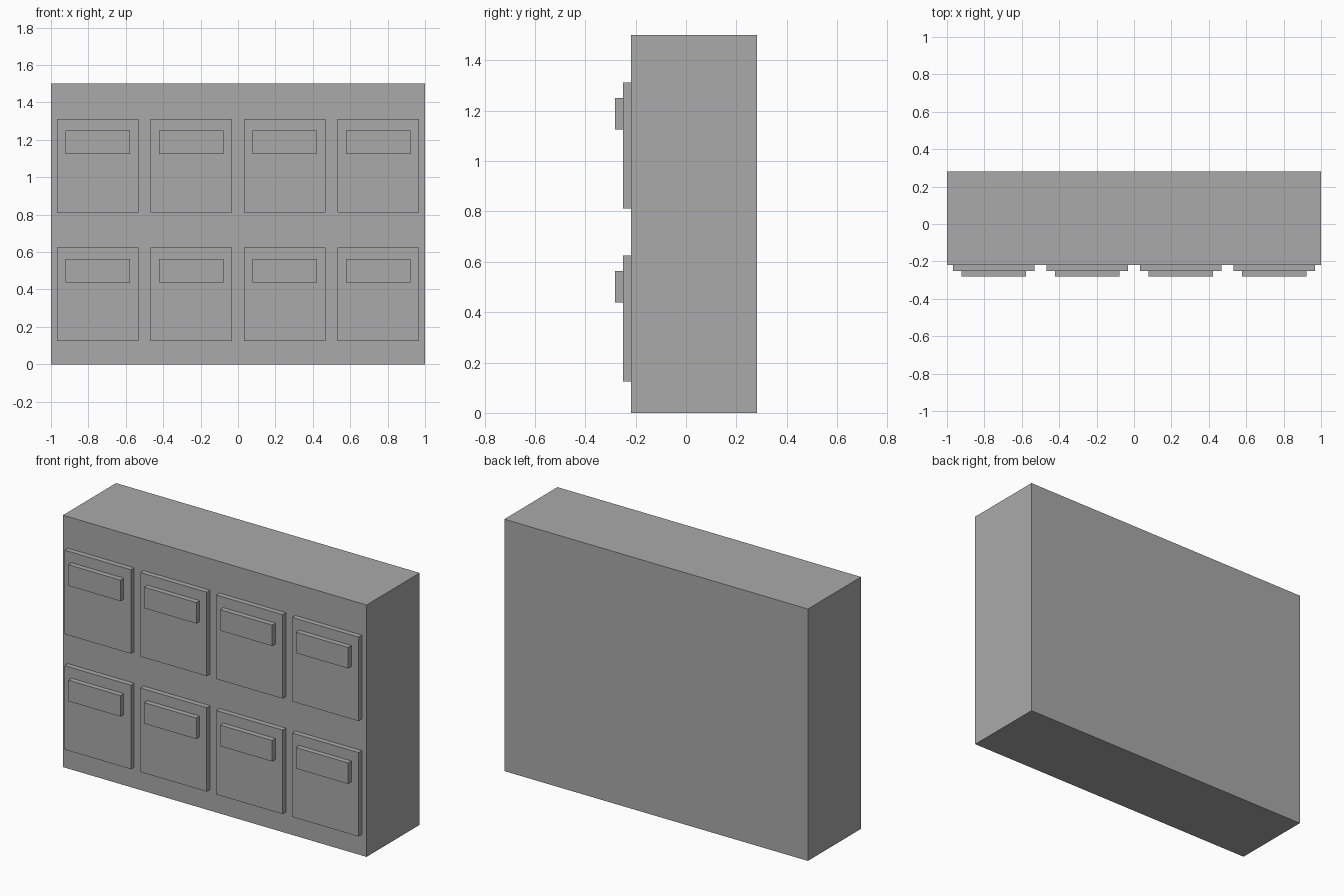
import bpy

if "Cube" in bpy.data.objects:
    bpy.data.objects.remove(bpy.data.objects["Cube"])

# one plain grey for the whole cabinet
grey = bpy.data.materials.new("cabinet_grey")
grey.diffuse_color = (0.4, 0.4, 0.4, 1)
grey.use_nodes = True
grey.node_tree.nodes["Principled BSDF"].inputs["Base Color"].default_value = grey.diffuse_color

U = 1 / 32  # all parts sit on a 1/32 grid


def box(name, x, y, z):
    """Box from (min, max) ranges along each axis."""
    bpy.ops.mesh.primitive_cube_add(size=1, location=[(a + b) / 2 for a, b in (x, y, z)])
    ob = bpy.context.object
    ob.name = name
    ob.scale = [b - a for a, b in (x, y, z)]
    bpy.ops.object.transform_apply(location=False, rotation=False, scale=True)
    ob.data.materials.append(grey)
    return ob


# main cabinet block
FRONT = -7 * U
box("cabinet_body", (-1, 1), (FRONT, 9 * U), (0, 1.5))

# two rows of four doors, each with a raised plate near the top
for row, z in enumerate((4 * U, 26 * U)):
    for col in range(4):
        cx = -0.75 + 0.5 * col
        box(f"door_{row}_{col}", (cx - 7 * U, cx + 7 * U),
            (FRONT - U, FRONT), (z, z + 16 * U))
        box(f"door_plate_{row}_{col}", (cx - 5.5 * U, cx + 5.5 * U),
            (FRONT - 2 * U, FRONT - U), (z + 10 * U, z + 14 * U))
